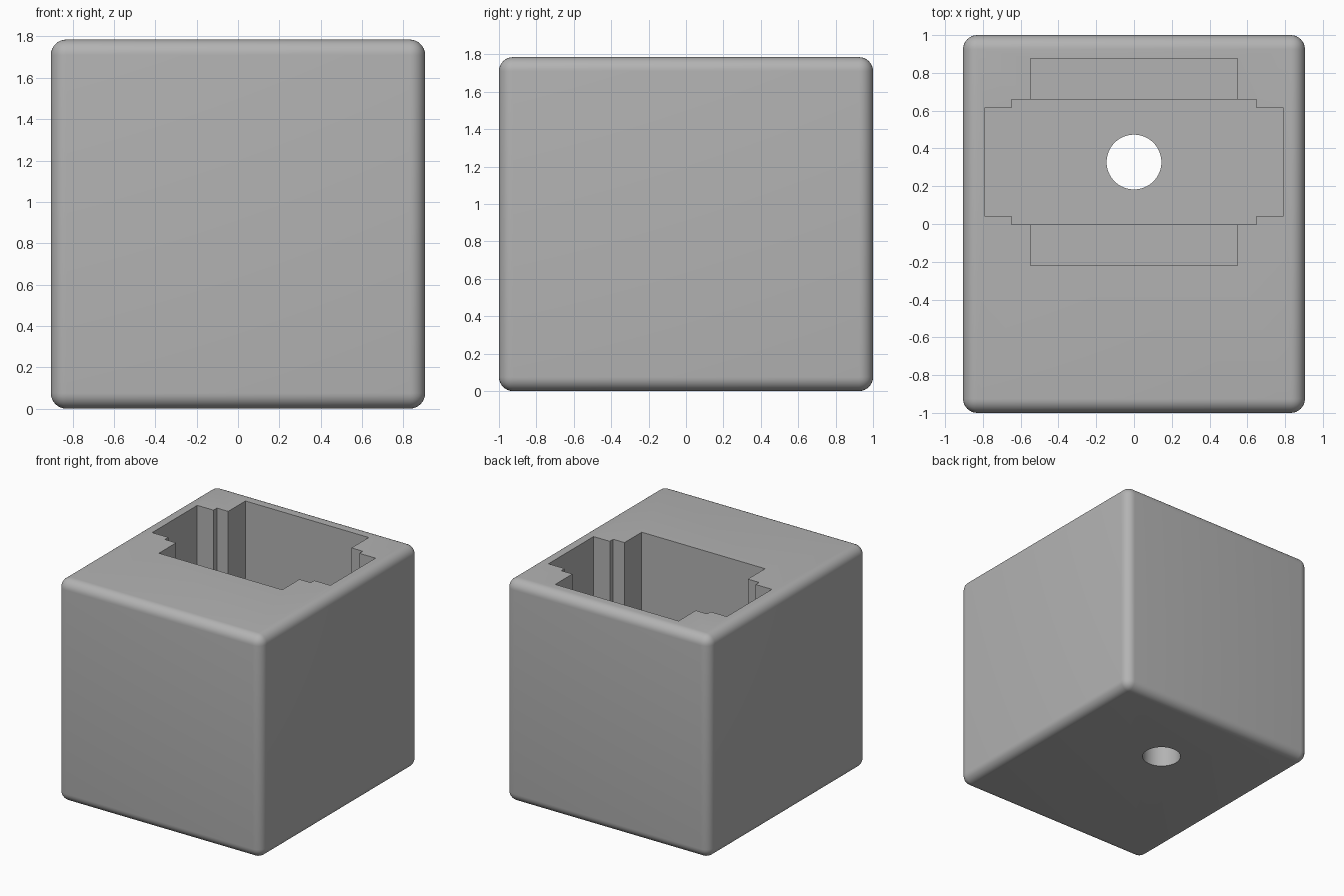
import bpy
import math

cube = bpy.data.objects.get("Cube")
if cube:
    bpy.data.objects.remove(cube, do_unlink=True)

WIDTH, LENGTH, HEIGHT = 1.81, 2.0, 1.785
POCKET_Y = 0.328       # centre of the pocket along the block
MAIN_FLOOR = 0.25
SIDE_FLOOR = 0.6

grey = bpy.data.materials.new("plain grey")
grey.use_nodes = True
colour = (0.45, 0.45, 0.45, 1)
grey.diffuse_color = colour
grey.node_tree.nodes["Principled BSDF"].inputs["Base Color"].default_value = colour


def box(name, width, length, bottom, top, y=0):
    bpy.ops.mesh.primitive_cube_add(size=1, location=(0, y, (bottom + top) / 2))
    ob = bpy.context.object
    ob.name = name
    ob.scale = (width, length, top - bottom)
    bpy.ops.object.transform_apply(location=True, rotation=False, scale=True)
    return ob


def apply(ob, modifier):
    bpy.context.view_layer.objects.active = ob
    bpy.ops.object.modifier_apply(modifier=modifier.name)


def cut(ob, cutter):
    cutter.hide_render = True
    mod = ob.modifiers.new("cut", "BOOLEAN")
    mod.operation = "DIFFERENCE"
    mod.solver = "EXACT"
    mod.object = cutter
    apply(ob, mod)
    bpy.data.objects.remove(cutter, do_unlink=True)


# Rounded block
block = box("housing_block", WIDTH, LENGTH, 0, HEIGHT)
block.data.materials.append(grey)
bevel = block.modifiers.new("round", "BEVEL")
bevel.width = 0.075
bevel.segments = 8
apply(block, bevel)

# Stepped pocket: wide slot, central slot and shallower side recesses
for name, width, length, floor in (
        ("recess_cutter", 1.096, 1.098, SIDE_FLOOR),
        ("centre_cutter", 1.296, 0.66, MAIN_FLOOR),
        ("wide_cutter", 1.584, 0.572, MAIN_FLOOR)):
    cut(block, box(name, width, length, floor, HEIGHT + 0.2, POCKET_Y))

# Round hole through the base
bpy.ops.mesh.primitive_cylinder_add(vertices=64, radius=0.145, depth=1,
                                    location=(0, POCKET_Y, 0.1))
cut(block, bpy.context.object)

bpy.ops.object.select_all(action="DESELECT")
block.select_set(True)
bpy.context.view_layer.objects.active = block
bpy.ops.object.shade_smooth_by_angle(angle=math.radians(30))
